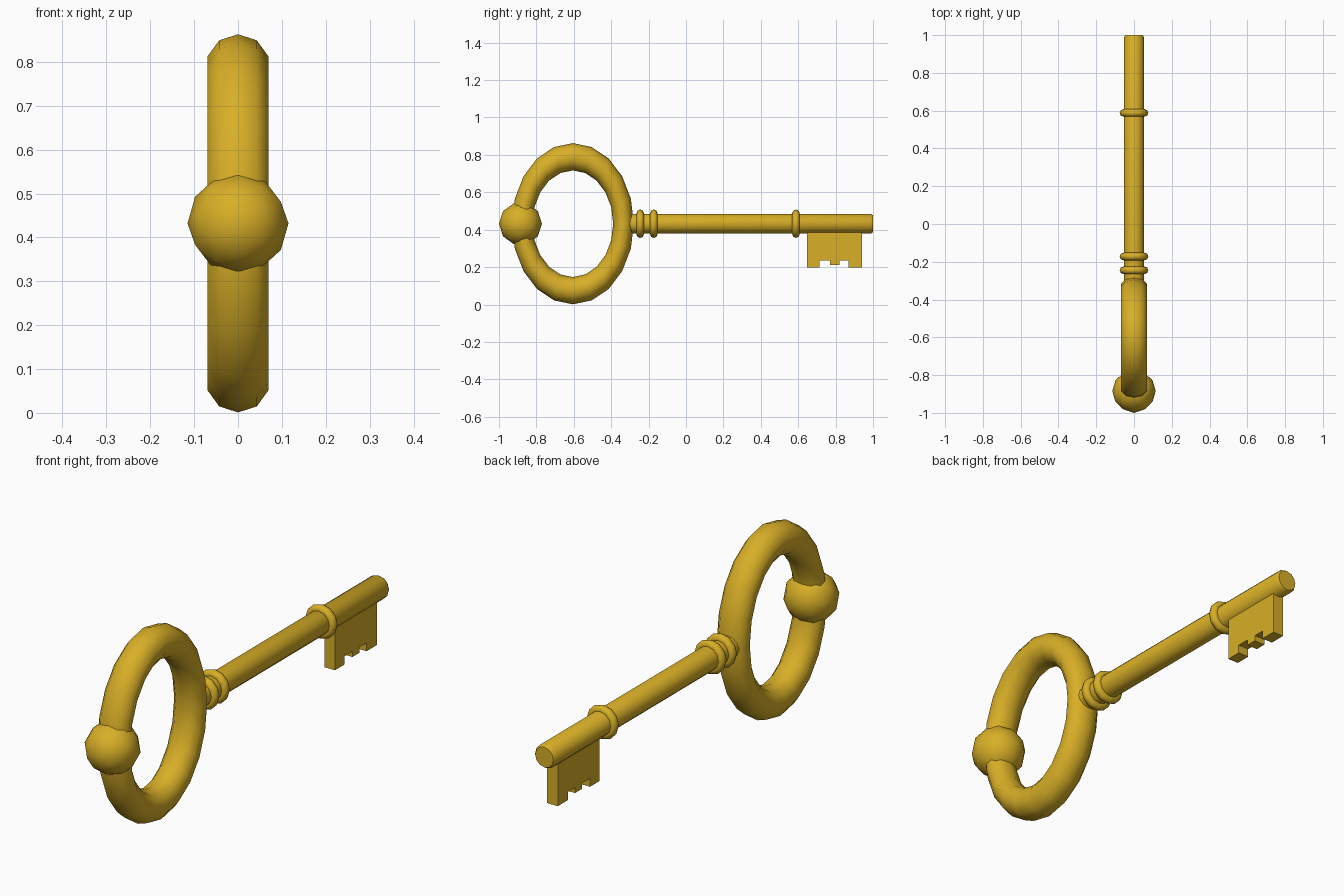
import bpy, bmesh, math
from mathutils import Matrix, Vector

if "Cube" in bpy.data.objects:
    bpy.data.objects.remove(bpy.data.objects["Cube"])

gold = bpy.data.materials.new("gold")
gold.diffuse_color = (0.69, 0.43, 0.02, 1)
gold.use_nodes = True
gold.node_tree.nodes["Principled BSDF"].inputs["Base Color"].default_value = gold.diffuse_color
ZC = 0.432  # height of the shaft axis


def finish(name, bm, angle=40):
    bmesh.ops.recalc_face_normals(bm, faces=bm.faces)
    me = bpy.data.meshes.new(name)
    bm.to_mesh(me)
    bm.free()
    me.materials.append(gold)
    ob = bpy.data.objects.new(name, me)
    bpy.context.collection.objects.link(ob)
    bpy.ops.object.select_all(action='DESELECT')
    ob.select_set(True)
    bpy.context.view_layer.objects.active = ob
    bpy.ops.object.shade_smooth_by_angle(angle=math.radians(angle))
    return ob


def torus(name, centre, major, minor, seg, sides, axis, scale=(1, 1, 1), angle=60):
    """Torus about the x or y axis, scaled and moved to its centre."""
    bm = bmesh.new()
    rows = []
    for i in range(seg):
        a = 2 * math.pi * i / seg
        row = []
        for j in range(sides):
            b = 2 * math.pi * j / sides
            r, w = major + minor * math.cos(b), minor * math.sin(b)
            p = (w, r * math.cos(a), r * math.sin(a)) if axis == 'x' else \
                (r * math.cos(a), w, r * math.sin(a))
            row.append(bm.verts.new([p[k] * scale[k] + centre[k] for k in range(3)]))
        rows.append(row)
    for i in range(seg):
        m = (i + 1) % seg
        for j in range(sides):
            n = (j + 1) % sides
            bm.faces.new((rows[i][j], rows[m][j], rows[m][n], rows[i][n]))
    return finish(name, bm, angle)


def lathe_y(name, profile, sides):
    """Capped solid turned about the shaft axis from (y, radius) points."""
    bm = bmesh.new()
    rings = [[bm.verts.new((r * math.cos(2 * math.pi * k / sides), y,
                            ZC + r * math.sin(2 * math.pi * k / sides)))
              for k in range(sides)] for y, r in profile]
    for lo, hi in zip(rings, rings[1:]):
        for k in range(sides):
            n = (k + 1) % sides
            bm.faces.new((lo[k], lo[n], hi[n], hi[k]))
    bm.faces.new(rings[0])
    bm.faces.new(rings[-1])
    return finish(name, bm)


# Oval bow (handle ring)
torus("bow_ring", (0, -0.605, ZC), 0.358, 0.073, 20, 10, 'x', (1, 0.757, 1))

# Ball at the end of the bow
bm = bmesh.new()
bmesh.ops.create_icosphere(bm, subdivisions=2, radius=0.115)
bmesh.ops.transform(bm, verts=bm.verts, matrix=Matrix.Translation((0, -0.885, ZC))
                    @ Matrix.Rotation(math.pi / 2, 4, 'Y'))
finish("bow_ball", bm, 60)

# Shaft with a slightly chamfered tip
lathe_y("shaft", [(-0.32, 0.053), (0.988, 0.053), (1.0, 0.045)], 12)

# Collars around the shaft
for i, y in enumerate((-0.245, -0.172, 0.588)):
    torus(f"collar_{i + 1}", (0, y, ZC), 0.056, 0.02, 12, 8, 'y')

# Bit (toothed plate) below the shaft
outline = [(0.647, 0.42), (0.647, 0.198), (0.715, 0.198), (0.715, 0.235),
           (0.771, 0.235), (0.771, 0.21), (0.82, 0.21), (0.82, 0.235),
           (0.87, 0.235), (0.87, 0.198), (0.942, 0.198), (0.942, 0.42)]
bm = bmesh.new()
face = bm.faces.new([bm.verts.new((-0.026, y, z)) for y, z in outline])
ext = bmesh.ops.extrude_face_region(bm, geom=[face])
bmesh.ops.translate(bm, vec=Vector((0.052, 0, 0)),
                    verts=[g for g in ext["geom"] if isinstance(g, bmesh.types.BMVert)])
# the starting face must survive as the plate's back
if not any(all(v.co.x < 0 for v in f.verts) for f in bm.faces):
    bm.faces.new([v for v in bm.verts if v.co.x < 0])
finish("bit", bm, 30)
